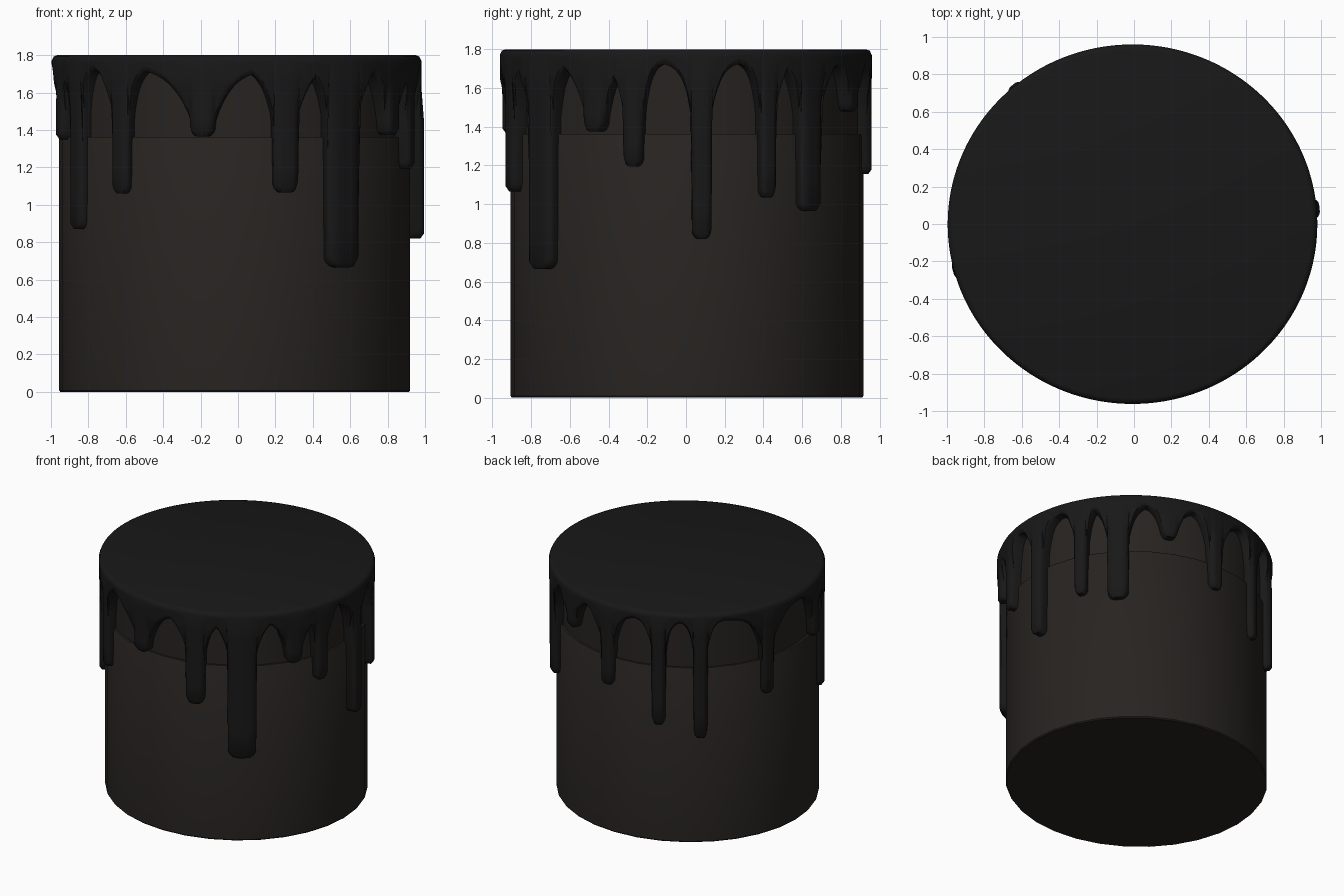
import bpy, bmesh, math

if "Cube" in bpy.data.objects:
    bpy.data.objects.remove(bpy.data.objects["Cube"])


def material(name, rgb):
    m = bpy.data.materials.new(name)
    m.diffuse_color = (*rgb, 1)
    m.use_nodes = True
    m.node_tree.nodes["Principled BSDF"].inputs["Base Color"].default_value = m.diffuse_color
    return m


def finish(bm, name, mat, angle):
    bmesh.ops.recalc_face_normals(bm, faces=bm.faces[:])
    me = bpy.data.meshes.new(name)
    bm.to_mesh(me)
    bm.free()
    ob = bpy.data.objects.new(name, me)
    bpy.context.collection.objects.link(ob)
    me.materials.append(mat)
    bpy.ops.object.select_all(action='DESELECT')
    ob.select_set(True)
    bpy.context.view_layer.objects.active = ob
    bpy.ops.object.shade_smooth_by_angle(angle=math.radians(angle))
    return ob


def skin(bm, columns, cap_bottom):
    """Join closed columns of points into a surface with a capped top."""
    cols = [[bm.verts.new(p) for p in c] for c in columns]
    for i, a in enumerate(cols):
        b = cols[(i + 1) % len(cols)]
        for k in range(len(a) - 1):
            bm.faces.new((a[k], b[k], b[k + 1], a[k + 1]))
    bm.faces.new([c[0] for c in cols])
    if cap_bottom:
        bm.faces.new([c[-1] for c in cols])


dark_wax = material("dark_wax", (0.020, 0.017, 0.015))
black_glaze = material("black_glaze", (0.009, 0.009, 0.009))

# Body: cylinder with a slightly recessed upper wall
body_profile = [(-0.02, 1.76), (-0.02, 1.362), (-0.004, 1.362), (0, 1.355),
                (0, 0.008), (-0.006, 0)]
columns = []
for i in range(32):
    a = math.tau * i / 32
    columns.append([(-0.018 + (0.938 + o) * math.cos(a),
                     0.005 + (0.911 + o) * math.sin(a), z) for o, z in body_profile])
bm = bmesh.new()
skin(bm, columns, True)
finish(bm, "body", dark_wax, 35)

# Drips: angle, tip height, half width, fillet width, extra bulge
drips = [
    (5, 0.82, 0.055, 0.045, 0.016), (27, 1.035, 0.048, 0.035, 0),
    (43.5, 0.965, 0.078, 0.05, 0), (66, 1.48, 0.06, 0.05, 0),
    (88, 1.155, 0.055, 0.05, 0), (112, 0.92, 0.048, 0.035, 0),
    (130, 0.83, 0.048, 0.03, 0.01), (161, 1.10, 0.055, 0.07, 0),
    (195, 1.35, 0.055, 0.05, 0.006), (208, 0.87, 0.07, 0.035, 0),
    (230, 1.06, 0.057, 0.045, 0), (259, 1.365, 0.07, 0.10, 0),
    (286, 1.065, 0.07, 0.06, 0), (306.5, 0.665, 0.105, 0.05, 0),
    (329.5, 1.375, 0.065, 0.06, 0), (343, 1.195, 0.056, 0.035, 0),
]
EDGE = 1.735


def drip_at(deg):
    """Lower edge height, nearness to a drip's side, bulge at this angle."""
    low, side, bulge = EDGE, 9, 0
    for ang, tip, w, f, extra in drips:
        d = abs((deg - ang + 180) % 360 - 180) * math.pi / 180 * 0.965
        if d <= w:
            z = tip + 0.05 * (d / w) ** 4
            bulge = extra
        else:
            z = EDGE - min(0.28, EDGE - tip - 0.05) * math.exp(-(d - w) / f)
        low = min(low, z)
        side = min(side, d / w)
    return low, side, bulge


# Glaze: flat top with a rolled edge, running down into drips
N = 900
columns = []
for i in range(N):
    deg = 360 * i / N
    a = math.radians(deg)
    low, side, bulge = drip_at(deg)
    lip = min(low + 0.025, 1.757)
    pts = [(-0.03, 1.8), (-0.01, 1.793), (0, 1.77)]
    for k in range(1, 7):
        z = 1.77 + (lip - 1.77) * k / 6
        t = max(0, min(1, (1.65 - z) / 0.15))
        pts.append((t * (bulge - 0.028 * min(1, side) ** 4), z))
    pts += [(pts[-1][0] - 0.018, low), (-0.085, low)]
    columns.append([(-0.008 + (0.988 + o) * math.cos(a),
                     -0.001 + (0.961 + o) * math.sin(a), z) for o, z in pts])
bm = bmesh.new()
skin(bm, columns, False)
finish(bm, "dripping_glaze", black_glaze, 50)
